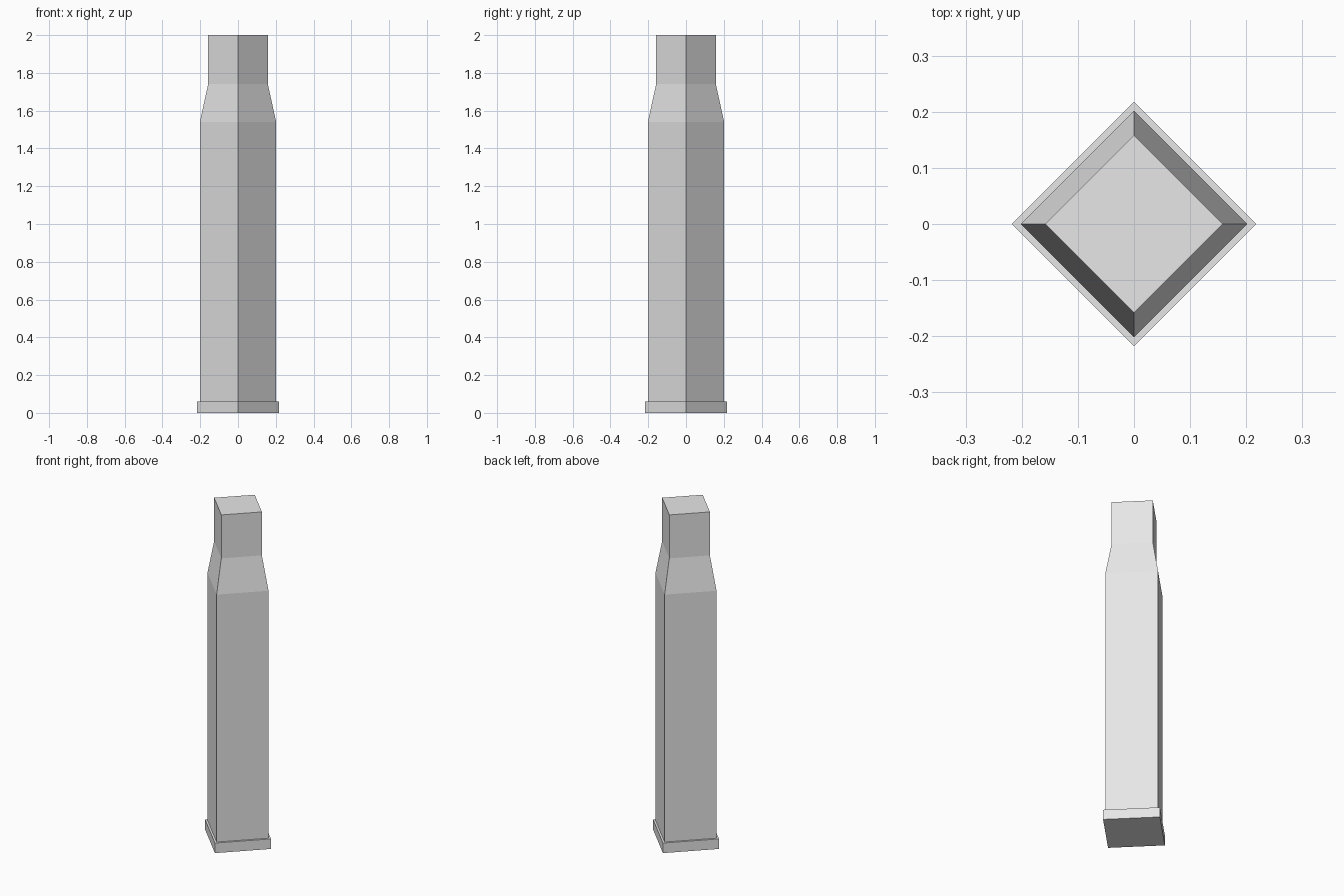
import bpy
import bmesh
import math

SIDES = 4

default_cube = bpy.data.objects.get("Cube")
if default_cube:
    bpy.data.objects.remove(default_cube, do_unlink=True)

# Single plain grey material
grey = bpy.data.materials.new("light grey")
grey.use_nodes = True
colour = (0.8, 0.8, 0.8, 1.0)
grey.diffuse_color = colour
grey.node_tree.nodes["Principled BSDF"].inputs["Base Color"].default_value = colour


def lathe(name, profile):
    """Closed low-poly solid from (radius, height) rings."""
    bm = bmesh.new()
    rings = []
    for radius, z in profile:
        ring = []
        for i in range(SIDES):
            a = math.tau * i / SIDES
            ring.append(bm.verts.new((radius * math.cos(a), radius * math.sin(a), z)))
        rings.append(ring)
    for low, high in zip(rings, rings[1:]):
        for i in range(SIDES):
            j = (i + 1) % SIDES
            bm.faces.new((low[i], low[j], high[j], high[i]))
    bm.faces.new(rings[0][::-1])
    bm.faces.new(rings[-1])
    mesh = bpy.data.meshes.new(name)
    bm.to_mesh(mesh)
    bm.free()
    mesh.materials.append(grey)
    obj = bpy.data.objects.new(name, mesh)
    bpy.context.collection.objects.link(obj)
    return obj


# Rim at the foot
lathe("base_rim", [(0.218, 0), (0.218, 0.06)])

# Body, tapered shoulder and neck, seated in the rim
lathe("case_body", [(0.202, 0.03), (0.202, 1.54), (0.158, 1.74), (0.158, 2)])
